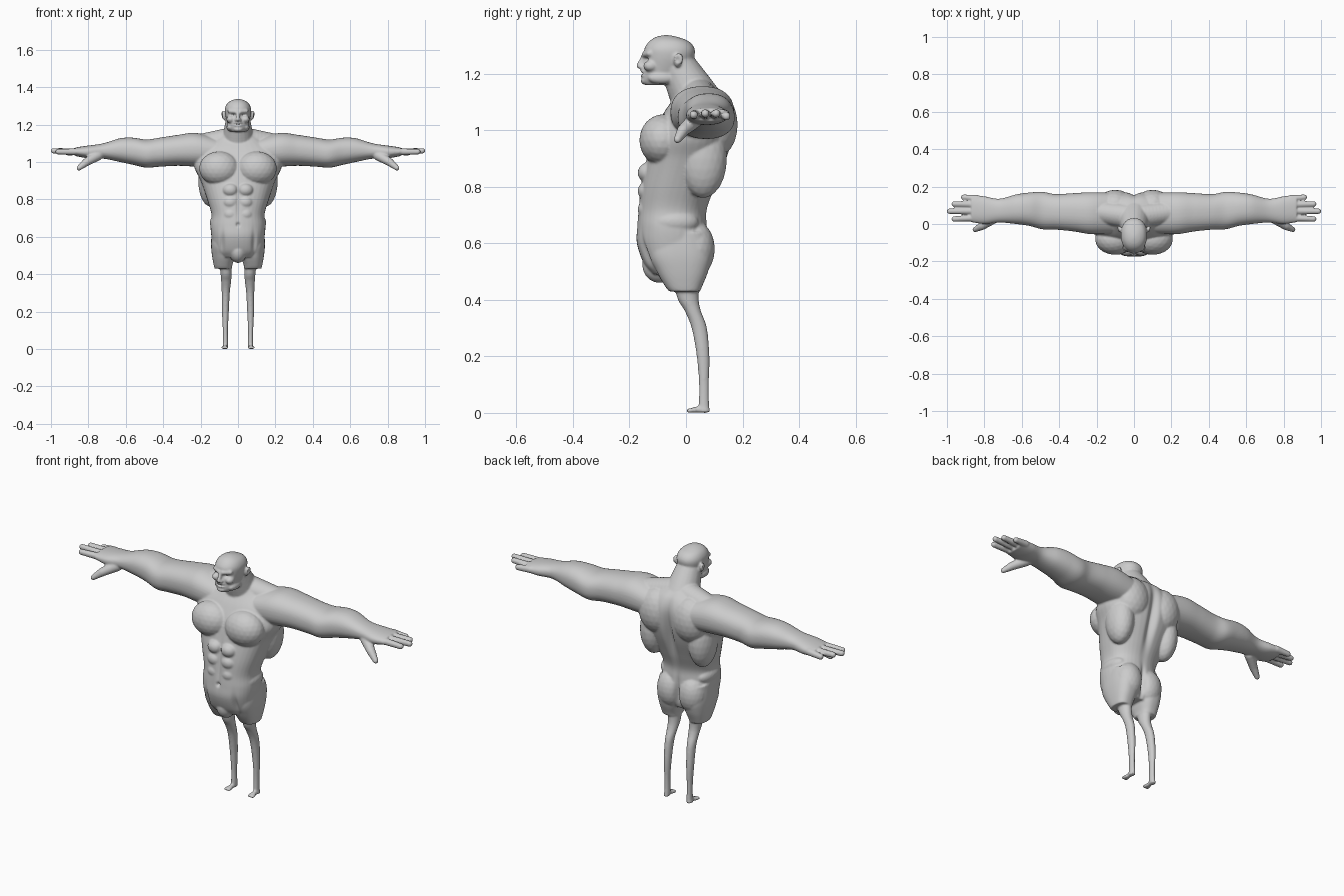
import bpy, bmesh, math
from mathutils import Vector, Matrix

bm = bmesh.new()

def loft(rings, axis='z', p=2.3, n=40, steps=6):
    """Closed skin through rings (t, a0, a1, b0, b1), curved between them."""
    pts = [Vector(r) for r in rings]
    pts = [2 * pts[0] - pts[1]] + pts + [2 * pts[-1] - pts[-2]]
    fine = []
    for i in range(1, len(pts) - 2):
        a, b, c, d = pts[i - 1:i + 3]
        for k in range(steps):
            t = k / steps
            fine.append(0.5 * (2 * b + (c - a) * t + (2 * a - 5 * b + 4 * c - d) * t * t
                               + (3 * b - a - 3 * c + d) * t ** 3))
    fine.append(pts[-2])
    loops = []
    for t, a0, a1, b0, b1 in fine:
        loop = []
        for j in range(n):
            w = math.tau * j / n
            c, s = math.cos(w), math.sin(w)
            a = (a0 + a1) / 2 + (a1 - a0) / 2 * math.copysign(abs(c) ** (2 / p), c)
            b = (b0 + b1) / 2 + (b1 - b0) / 2 * math.copysign(abs(s) ** (2 / p), s)
            loop.append(bm.verts.new((a, b, t) if axis == 'z' else (t, a, b)))
        loops.append(loop)
    faces = [bm.faces.new((u[j], u[(j + 1) % n], v[(j + 1) % n], v[j]))
             for u, v in zip(loops, loops[1:]) for j in range(n)]
    faces += [bm.faces.new(loops[0][::-1]), bm.faces.new(loops[-1])]
    bmesh.ops.recalc_face_normals(bm, faces=faces)

def ball(centre, radii):
    m = Matrix.Translation(centre) @ Matrix.Diagonal((*radii, 1))
    bmesh.ops.create_icosphere(bm, subdivisions=3, radius=1, matrix=m)

def limb(p0, p1, r0, r1, n=9):
    """Rounded, tapered rod made of overlapping balls."""
    p0, p1 = Vector(p0), Vector(p1)
    for i in range(n):
        t = i / (n - 1)
        ball(p0.lerp(p1, t), [r0 + (r1 - r0) * t] * 3)

# arm and palm
loft([(.08, -.05, .165, .97, 1.12), (.22, -.055, .17, .975, 1.155), (.32, -.04, .165, .98, 1.145),
      (.42, -.03, .16, .975, 1.13), (.49, -.028, .172, .97, 1.12), (.56, -.01, .168, .985, 1.13),
      (.63, .0, .158, 1.0, 1.127), (.72, .008, .135, 1.018, 1.1), (.80, .0, .148, 1.02, 1.088),
      (.87, .01, .155, 1.032, 1.078)], axis='x')
# fingers and thumb
for y, tip, z in ((.143, .925, 1.05), (.107, .975, 1.06), (.068, 1.0, 1.06), (.027, .975, 1.055)):
    limb((.84, .08 + (y - .08) * .9, 1.055), (tip - .014, y, z), .019, .015, 14)
limb((.75, .03, 1.035), (.81, -.01, 1.0), .028, .022)
limb((.81, -.01, 1.0), (.85, -.03, .968), .022, .014)
# thigh, lower leg and foot
loft([(.43, .033, .125, -.06, .05), (.45, .03, .13, -.075, .058), (.5, .015, .139, -.105, .078),
      (.56, .008, .144, -.13, .09), (.64, .01, .14, -.12, .075)], p=2.5)
loft([(.46, .035, .10, -.045, .045), (.40, .034, .093, -.028, .045), (.36, .037, .09, -.004, .053),
      (.30, .044, .087, .02, .074), (.2, .049, .086, .038, .083), (.1, .054, .081, .046, .081),
      (.03, .053, .081, .045, .082), (.004, .054, .084, .045, .086)], p=2)
limb((.068, .07, .013), (.069, .03, .011), .0135, .011)
for i in range(3):
    limb((.062 + i * .008, .03, .009), (.06 + i * .011, .01, .008), .008, .008, 5)
# chest, trapezius, shoulder blade, flank and buttock
ball((.1, -.082, .965), (.108, .083, .092))
limb((.05, .045, 1.115), (.2, .065, 1.09), .068, .06)
ball((.1, .1, 1.02), (.1, .083, .12))
ball((.145, .06, .9), (.068, .085, .14))
ball((.105, -.04, .675), (.046, .085, .045))
ball((.064, .032, .58), (.074, .07, .1))
# abdominal blocks
for z in (.85, .785, .72):
    ball((.04, -.135, z), (.042, .036, .036))
# brow, cheek, nostril and ear
limb((.01, -.147, 1.268), (.046, -.13, 1.272), .011, .011)
ball((.04, -.125, 1.228), (.022, .026, .02))
ball((.009, -.158, 1.224), (.01, .01, .008))
ball((.072, -.03, 1.247), (.012, .014, .024))
ball((.081, -.026, 1.253), (.009, .017, .021))
ball((.04, -.085, 1.185), (.022, .05, .022))

# mirror everything so far to the other side
bmesh.ops.recalc_face_normals(bm, faces=bm.faces)
copy = bmesh.ops.duplicate(bm, geom=bm.verts[:] + bm.edges[:] + bm.faces[:])['geom']
for v in (g for g in copy if isinstance(g, bmesh.types.BMVert)):
    v.co.x = -v.co.x
bmesh.ops.reverse_faces(bm, faces=[g for g in copy if isinstance(g, bmesh.types.BMFace)])

# torso, groin and neck
loft([(z, -w, w, f, b) for z, w, f, b in (
    (.49, .10, -.12, .05), (.53, .13, -.15, .07), (.6, .142, -.174, .08), (.66, .147, -.173, .075),
    (.72, .142, -.168, .075), (.8, .165, -.16, .105), (.9, .2, -.14, .145), (.98, .235, -.12, .165),
    (1.06, .22, -.08, .168), (1.12, .14, -.04, .145), (1.16, .07, -.03, .1))], p=2.3)
ball((0, -.095, .525), (.048, .06, .065))
limb((0, .045, 1.09), (0, -.03, 1.23), .092, .064, 12)
# head, nose, lips and chin
loft([(z, -w, w, f, b) for z, w, f, b in (
    (1.16, .03, -.145, -.08), (1.178, .046, -.155, -.03), (1.22, .06, -.15, .01),
    (1.26, .069, -.148, .029), (1.29, .069, -.147, .03), (1.315, .056, -.13, .01),
    (1.33, .033, -.107, -.028), (1.337, .008, -.08, -.06))], p=2.2)
limb((0, -.15, 1.262), (0, -.166, 1.229), .008, .0105)
for z in (1.208, 1.194):
    ball((0, -.148, z), (.024, .014, .007))
ball((0, -.146, 1.175), (.024, .014, .013))

mesh = bpy.data.meshes.new("body")
bm.to_mesh(mesh)
bm.free()
body = bpy.data.objects.new("body", mesh)
bpy.context.collection.objects.link(body)

# fuse the parts into one skin
fuse = body.modifiers.new("fuse", 'REMESH')
fuse.mode = 'VOXEL'
fuse.voxel_size = .0048
soft = body.modifiers.new("soften", 'SMOOTH')
soft.factor = .5
soft.iterations = 5
skin = bpy.data.meshes.new_from_object(body.evaluated_get(bpy.context.evaluated_depsgraph_get()))
body.modifiers.clear()
body.data = skin

# soft dents: centre, spread, push (used on both sides)
dents = [
    ((0, .17, .9), (.022, .08, .17), (0, -.03, 0)),         # spine
    ((0, .1, .57), (.012, .06, .08), (0, -.025, 0)),        # buttock cleft
    ((0, -.17, .78), (.009, .04, .1), (0, .008, 0)),        # belly line
    ((0, -.17, .665), (.009, .03, .01), (0, .012, 0)),      # navel
    ((.027, -.15, 1.251), (.013, .02, .007), (0, .014, 0)), # eye socket
    ((0, -.16, 1.201), (.022, .02, .003), (0, .009, 0)),    # mouth
    ((.088, -.03, 1.25), (.008, .008, .011), (-.008, 0, 0)),  # ear hollow
    ((.085, -.15, .56), (.012, .05, .06), (0, .012, 0)),    # groin fold
]
for v in skin.vertices:
    x, y, z = v.co
    for c, s, push in dents:
        d = ((abs(x) - c[0]) / s[0]) ** 2 + ((y - c[1]) / s[1]) ** 2 + ((z - c[2]) / s[2]) ** 2
        if d < 9:
            move = Vector(push) * math.exp(-d)
            move.x = math.copysign(1, x) * move.x
            v.co += move

# stand on the floor
low = min(v.co.z for v in skin.vertices)
for v in skin.vertices:
    v.co.z -= low
for f in skin.polygons:
    f.use_smooth = True

grey = bpy.data.materials.new("plain grey")
grey.diffuse_color = (.6, .6, .6, 1)
skin.materials.clear()
skin.materials.append(grey)
